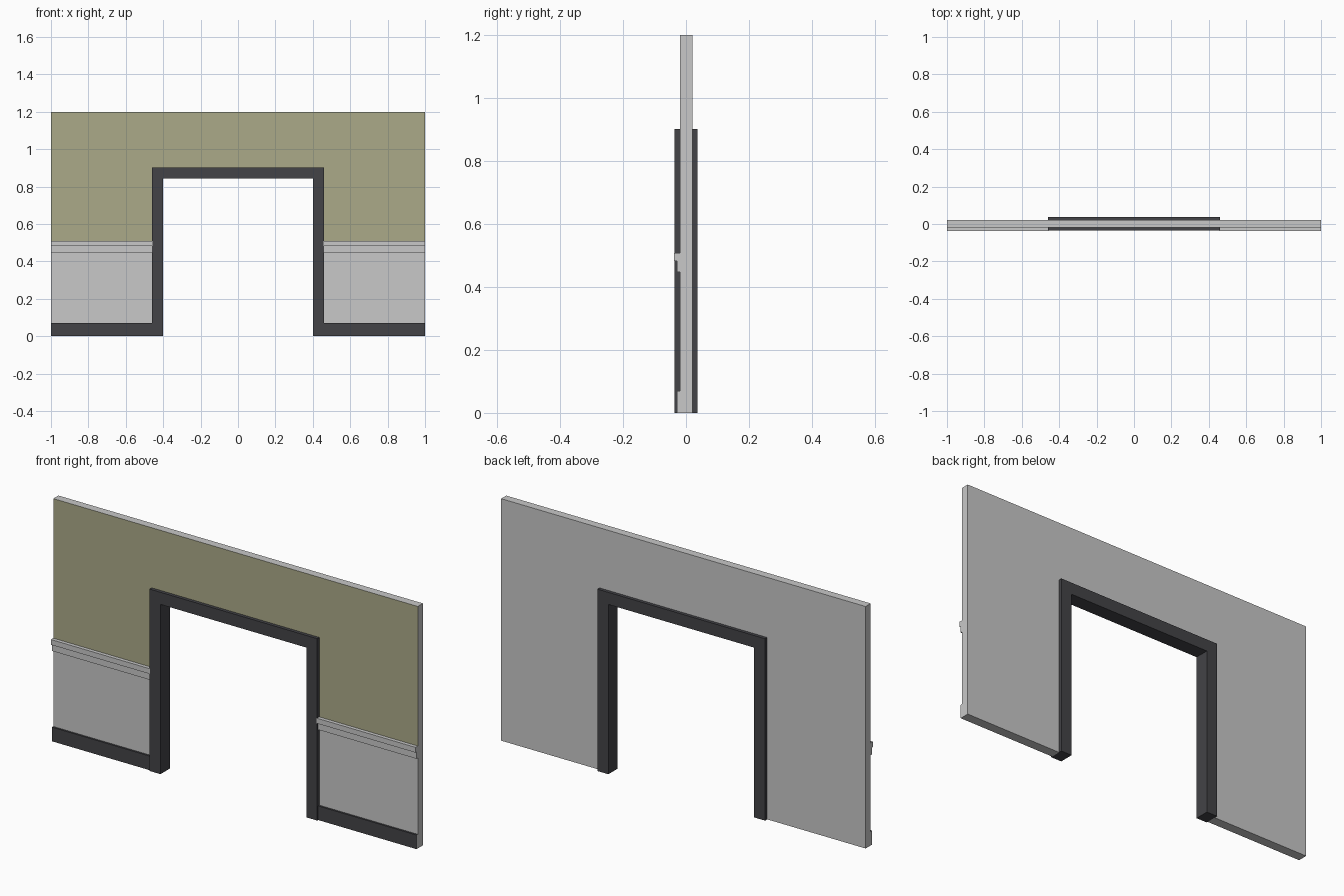
import bpy, bmesh
from mathutils import Vector

if "Cube" in bpy.data.objects:
    bpy.data.objects.remove(bpy.data.objects["Cube"])


def mat(name, rgb):
    m = bpy.data.materials.new(name)
    m.diffuse_color = (*rgb, 1)
    m.use_nodes = True
    m.node_tree.nodes["Principled BSDF"].inputs["Base Color"].default_value = m.diffuse_color
    return m


GREY = mat("light_grey_plaster", (0.578, 0.578, 0.578))
OLIVE = mat("olive_paint", (0.407, 0.402, 0.250))
DARK = mat("dark_charcoal", (0.056, 0.056, 0.063))


def extrude(name, profile, axis, start, end, mats, split_z=None, rule=None):
    """Prism from a 2D profile: (x, z) along y, or (y, z) along x."""
    bm = bmesh.new()
    pts = [(a, start, z) if axis == 'Y' else (start, a, z) for a, z in profile]
    face = bm.faces.new([bm.verts.new(p) for p in pts])
    ext = bmesh.ops.extrude_face_region(bm, geom=[face], use_keep_orig=True)
    d = end - start
    verts = [g for g in ext["geom"] if isinstance(g, bmesh.types.BMVert)]
    bmesh.ops.translate(bm, verts=verts,
                        vec=Vector((0, d, 0) if axis == 'Y' else (d, 0, 0)))
    if split_z is not None:
        bmesh.ops.bisect_plane(bm, geom=bm.verts[:] + bm.edges[:] + bm.faces[:],
                               plane_co=(0, 0, split_z), plane_no=(0, 0, 1))
    bmesh.ops.recalc_face_normals(bm, faces=bm.faces)
    if rule:
        for f in bm.faces:
            f.material_index = rule(f.normal, f.calc_center_median())
    me = bpy.data.meshes.new(name)
    bm.to_mesh(me)
    bm.free()
    for m in mats:
        me.materials.append(m)
    ob = bpy.data.objects.new(name, me)
    bpy.context.collection.objects.link(ob)
    return ob


def arch(outer_x, outer_z, inner_x, inner_z):
    return [(-outer_x, 0), (-outer_x, outer_z), (outer_x, outer_z), (outer_x, 0),
            (inner_x, 0), (inner_x, inner_z), (-inner_x, inner_z), (-inner_x, 0)]


FRONT = -0.0195

# Wall around the doorway, upper front painted olive
extrude("wall", arch(1, 1.2, 0.46, 0.902), 'Y', FRONT, 0.0205, [GREY, OLIVE],
        split_z=0.5, rule=lambda n, c: int(n.y < -0.5 and c.z > 0.5))

# Door frame, projecting on both sides of the wall
extrude("door_frame", arch(0.46, 0.902, 0.4, 0.842), 'Y', -0.036, 0.037, [DARK])

# Skirting and stepped chair rail on each side of the doorway
skirting = [(FRONT, 0), (FRONT, 0.07), (-0.029, 0.07), (-0.029, 0)]
rail = [(FRONT, 0.448), (FRONT, 0.508), (-0.0375, 0.508), (-0.0375, 0.482),
        (-0.029, 0.482), (-0.029, 0.448)]
for side, s in (("left", -1), ("right", 1)):
    extrude("skirting_" + side, skirting, 'X', s * 0.46, s, [GREY, DARK],
            rule=lambda n, c: int(n.y < -0.5 or n.z > 0.5))
    extrude("chair_rail_" + side, rail, 'X', s * 0.457, s, [GREY])
